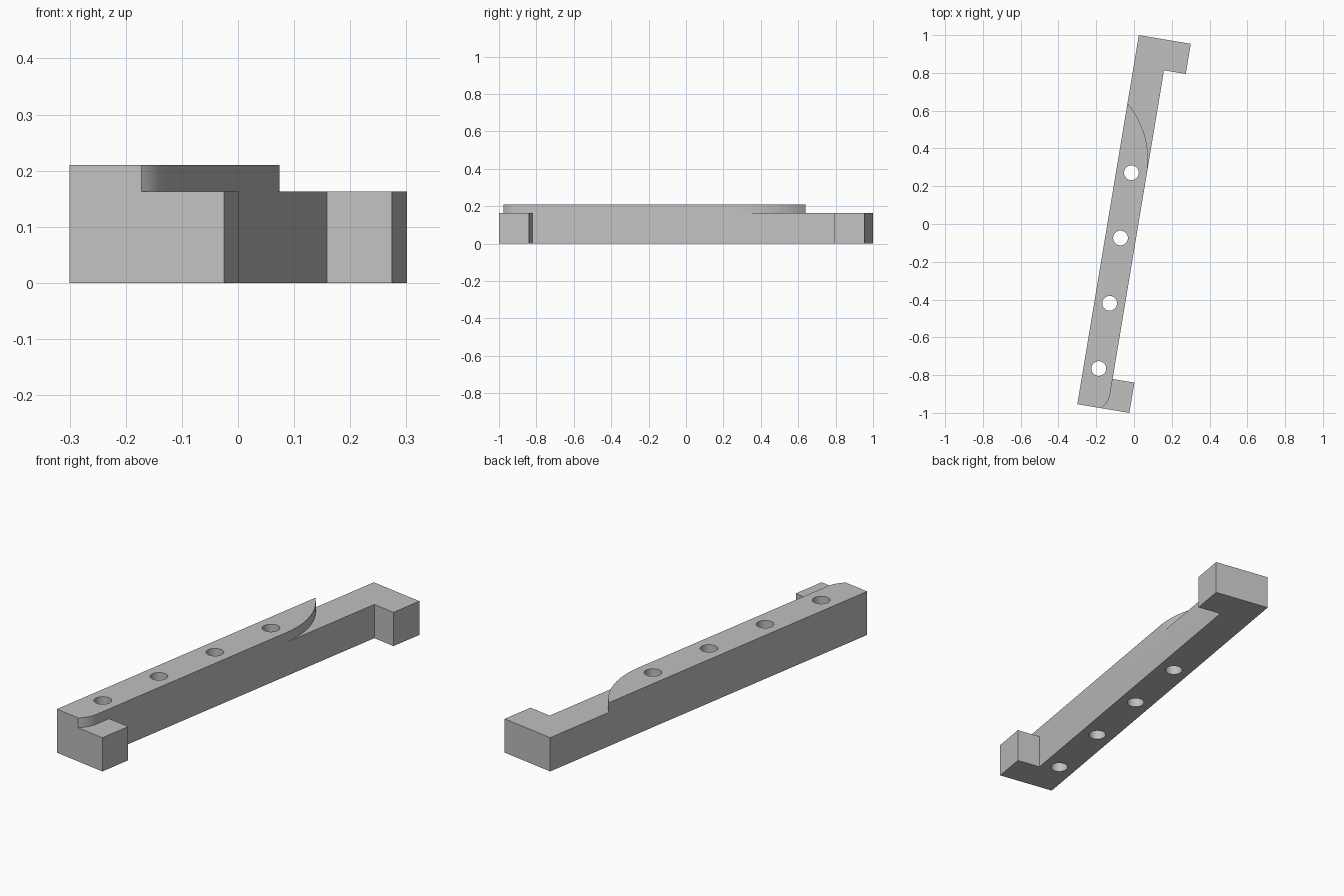
import bpy, bmesh, math
from mathutils import Matrix

if "Cube" in bpy.data.objects:
    bpy.data.objects.remove(bpy.data.objects["Cube"], do_unlink=True)

LENGTH, BAR, REACH = 1.981, 0.162, 0.279   # bar length, bar width, foot reach
LOW, HIGH = 0.163, 0.21                    # step level and top level
PLACE = Matrix.Translation((-0.3, -0.954, 0)) @ Matrix.Rotation(math.radians(-9.46), 4, 'Z')


def prism(bm, outline, bottom, top):
    """Extrude a flat outline (counter-clockwise) into a closed solid."""
    low = [bm.verts.new((x, y, bottom)) for x, y in outline]
    high = [bm.verts.new((x, y, top)) for x, y in outline]
    bm.faces.new(low[::-1])
    bm.faces.new(high)
    n = len(outline)
    for i in range(n):
        j = (i + 1) % n
        bm.faces.new((low[i], low[j], high[j], high[i]))


def arc(start_y, radius, depth, side, steps=24):
    """Arc leaving the inner bar edge tangentially until it is depth inside."""
    end = math.acos(1 - depth / radius)
    angles = [end * i / steps for i in range(steps + 1)]
    return [(BAR - radius * (1 - math.cos(a)), start_y + side * radius * math.sin(a))
            for a in angles]


def make_object(name, bm):
    bmesh.ops.recalc_face_normals(bm, faces=bm.faces)
    mesh = bpy.data.meshes.new(name)
    bm.to_mesh(mesh)
    bm.free()
    obj = bpy.data.objects.new(name, mesh)
    bpy.context.collection.objects.link(obj)
    obj.matrix_world = PLACE
    return obj


grey = bpy.data.materials.new("plain_grey")
grey.use_nodes = True
colour = (0.53, 0.53, 0.53, 1)
grey.diffuse_color = colour
grey.node_tree.nodes["Principled BSDF"].inputs["Base Color"].default_value = colour

# Bar with a foot at each end
body = bmesh.new()
prism(body, [(0, 0), (REACH, 0), (REACH, BAR), (BAR, BAR),
             (BAR, LENGTH - BAR), (REACH, LENGTH - BAR),
             (REACH, LENGTH), (0, LENGTH)], 0, HIGH)
bracket = make_object("bracket_bar", body)
bracket.data.materials.append(grey)

cut = bmesh.new()
# Step at the far end, bounded by a long curve
far = arc(1.265, 0.46, BAR + 0.02, 1)
prism(cut, far[::-1] + [(0.4, 1.265), (0.4, 2.2), (-0.1, 2.2)], LOW, 0.4)
# Step over the near foot, bounded by a short curve
near = arc(0.082, 0.12, 0.0325, -1)
prism(cut, near[::-1] + [(BAR, BAR), (0.4, 0.3), (0.4, -0.1), (0.1, -0.1)], LOW, 0.4)
# Four bolt holes
for i in range(4):
    bmesh.ops.create_cone(cut, cap_ends=True, segments=48, radius1=0.039, radius2=0.039,
                          depth=1, matrix=Matrix.Translation((BAR / 2, 0.205 + 0.3503 * i, 0)))
cutter = make_object("step_and_hole_cutter", cut)
cutter.hide_render = True

mod = bracket.modifiers.new("cuts", 'BOOLEAN')
mod.operation = 'DIFFERENCE'
mod.solver = 'EXACT'
mod.object = cutter
bpy.ops.object.select_all(action='DESELECT')
bracket.select_set(True)
bpy.context.view_layer.objects.active = bracket
bpy.ops.object.modifier_apply(modifier=mod.name)
bpy.data.objects.remove(cutter, do_unlink=True)
bpy.ops.object.shade_smooth_by_angle(angle=math.radians(25))
